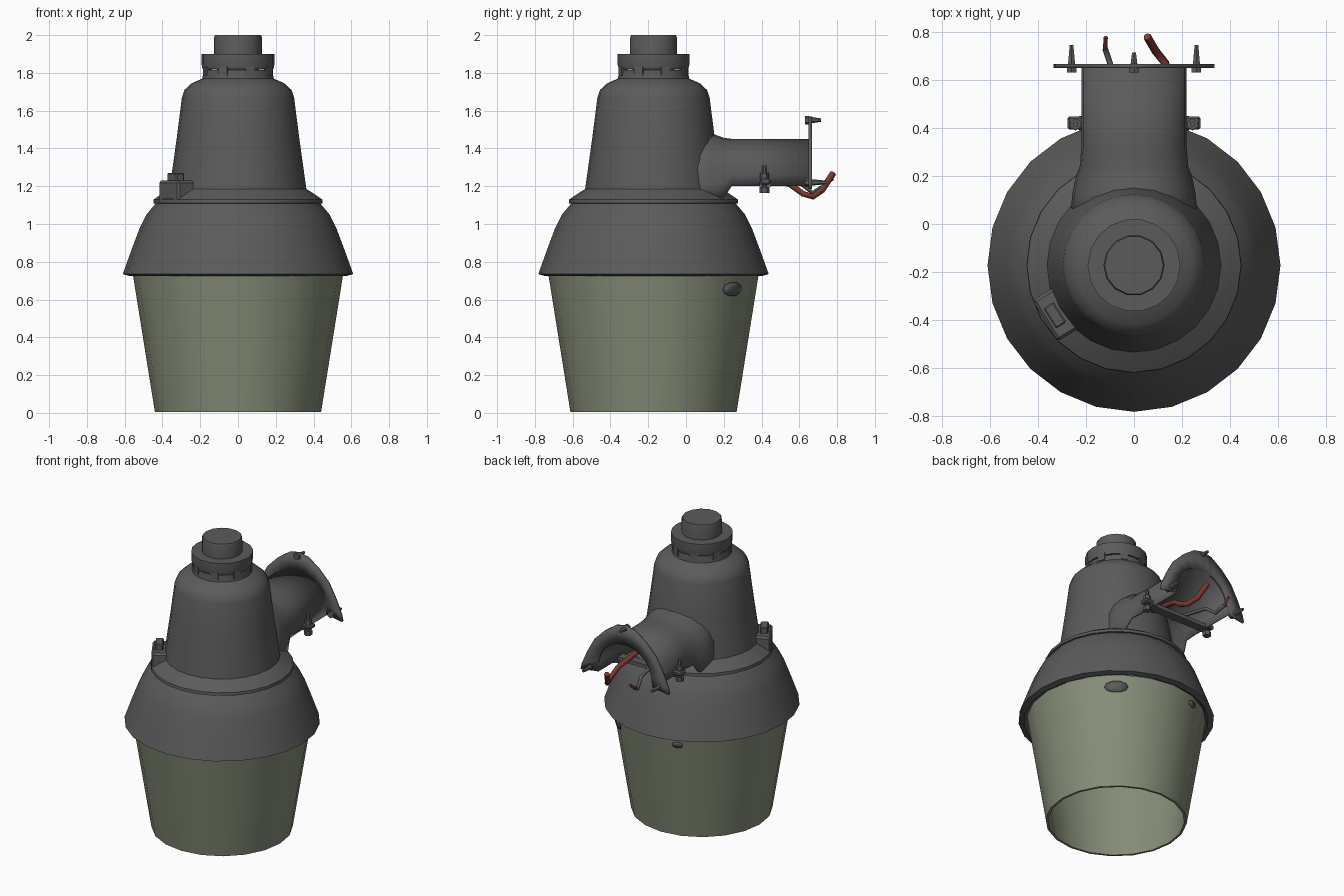
import bpy, bmesh, math
from mathutils import Vector

if "Cube" in bpy.data.objects:
    bpy.data.objects.remove(bpy.data.objects["Cube"])

CY = -0.172  # lamp axis position in y


def material(name, rgb):
    m = bpy.data.materials.new(name)
    m.diffuse_color = (*rgb, 1)
    m.use_nodes = True
    m.node_tree.nodes["Principled BSDF"].inputs["Base Color"].default_value = m.diffuse_color
    return m


GREY = material("dark grey metal", (0.105, 0.105, 0.105))
GLASS = material("grey green glass", (0.235, 0.265, 0.185))
RED = material("red wire", (0.2, 0.04, 0.028))


def finish(name, bm, mat, smooth=35, thick=0):
    bmesh.ops.recalc_face_normals(bm, faces=bm.faces)
    me = bpy.data.meshes.new(name)
    bm.to_mesh(me)
    bm.free()
    me.materials.append(mat)
    ob = bpy.data.objects.new(name, me)
    bpy.context.collection.objects.link(ob)
    if thick:
        mod = ob.modifiers.new("thickness", "SOLIDIFY")
        mod.thickness = thick
        mod.offset = 0
    bpy.ops.object.select_all(action="DESELECT")
    ob.select_set(True)
    bpy.context.view_layer.objects.active = ob
    if smooth:
        bpy.ops.object.shade_smooth_by_angle(angle=math.radians(smooth))
    return ob


def strips(rows, closed=False):
    """Quads between consecutive rows of points."""
    bm = bmesh.new()
    vs = [[bm.verts.new(p) for p in r] for r in rows]
    n = len(rows[0])
    for a, b in zip(vs, vs[1:]):
        for i in range(n if closed else n - 1):
            j = (i + 1) % n
            bm.faces.new((a[i], a[j], b[j], b[i]))
    return bm, vs


def lathe(name, profile, sides, mat, cap=False, smooth=35):
    rows = [[(r * math.cos(2 * math.pi * i / sides), CY + r * math.sin(2 * math.pi * i / sides), z)
             for i in range(sides)] for r, z in profile]
    bm, vs = strips(rows, True)
    if cap:
        bm.faces.new(vs[-1])
    return finish(name, bm, mat, smooth)


def box(name, loc, size, mat, rot=0, bevel=0.0):
    bm = bmesh.new()
    bmesh.ops.create_cube(bm, size=1)
    bmesh.ops.scale(bm, vec=size, verts=bm.verts)
    if bevel:
        bmesh.ops.bevel(bm, geom=bm.edges[:], offset=bevel, segments=1, affect="EDGES")
    ob = finish(name, bm, mat, 0)
    ob.location = loc
    ob.rotation_euler[2] = rot
    return ob


def rod(name, a, b, r, mat, sides=6, r2=None):
    a, b = Vector(a), Vector(b)
    bm = bmesh.new()
    bmesh.ops.create_cone(bm, cap_ends=True, segments=sides, radius1=r,
                          radius2=r if r2 is None else r2, depth=(b - a).length)
    ob = finish(name, bm, mat, 35)
    ob.location = (a + b) / 2
    ob.rotation_euler = (b - a).to_track_quat("Z", "Y").to_euler()
    return ob


def wire(name, pts, r, mat):
    cu = bpy.data.curves.new(name, "CURVE")
    cu.dimensions = "3D"
    cu.bevel_depth = r
    cu.bevel_resolution = 1
    cu.use_fill_caps = True
    sp = cu.splines.new("POLY")
    sp.points.add(len(pts) - 1)
    for p, c in zip(sp.points, pts):
        p.co = (*c, 1)
    cu.materials.append(mat)
    bpy.context.collection.objects.link(bpy.data.objects.new(name, cu))


# Turned parts: glass skirt, hood, upper housing, collar and cap
lathe("glass_skirt", [(0.54, 0.75), (0.425, 0.005), (0.44, 0.005), (0.557, 0.735)], 20, GLASS)
lathe("hood", [(0.54, 0.745), (0.575, 0.725), (0.61, 0.735), (0.565, 0.86), (0.52, 0.98),
               (0.485, 1.05), (0.43, 1.115)], 24, GREY)
lathe("upper_housing", [(0.40, 1.105), (0.448, 1.11), (0.446, 1.13), (0.395, 1.165), (0.362, 1.185),
                        (0.325, 1.45), (0.297, 1.67), (0.283, 1.71), (0.245, 1.745),
                        (0.188, 1.77), (0.183, 1.815), (0.1, 1.82)], 24, GREY)
lathe("collar", [(0.15, 1.825), (0.187, 1.82), (0.193, 1.845), (0.193, 1.9), (0.12, 1.9)], 18, GREY)
lathe("cap", [(0.127, 1.89), (0.127, 1.985), (0.122, 2.0)], 14, GREY, cap=True)
# small notched lugs below the collar
for i in range(8):
    t = math.radians(45 * i + 20)
    box("collar_lug", (0.176 * math.cos(t), CY + 0.176 * math.sin(t), 1.81), (0.025, 0.05, 0.05), GREY, t)


# Side arm: an open-bottomed channel that flares into the housing
def arch(w, z0, z1, y, n=12):
    zs = z0 + 0.25 * (z1 - z0)
    pts = [(w, y, z0)]
    for i in range(n + 1):
        t = math.pi * i / n
        pts.append((w * math.cos(t), y, zs + (z1 - zs) * math.sin(t) ** 0.85))
    return pts + [(-w, y, z0)]


bm, _ = strips([arch(w - 0.006, z0, z1 - 0.006, y) for y, w, z0, z1 in [
    (-0.02, 0.27, 1.12, 1.50), (0.13, 0.255, 1.12, 1.48), (0.2, 0.24, 1.14, 1.455),
    (0.24, 0.225, 1.2, 1.45), (0.32, 0.218, 1.2, 1.45), (0.66, 0.218, 1.2, 1.45)]])
finish("mounting_arm", bm, GREY, 40, 0.014)

# Arched end plate with feet
half = [(0.335, 1.185), (0.325, 1.23), (0.285, 1.32), (0.23, 1.42), (0.15, 1.5), (0.07, 1.555), (0, 1.57)]
outer = half + [(-x, z) for x, z in half[-2::-1]]
inner = [(0.21 * math.cos(math.pi * i / 12), 1.205 + 0.235 * math.sin(math.pi * i / 12) ** 0.85)
         for i in range(13)]
bm, _ = strips([[(x, 0.658, z) for x, z in outer], [(x, 0.658, max(z, 1.2)) for x, z in inner]])
finish("end_plate", bm, GREY, 30, 0.018)

# Screws in the end plate
for x, z, y1 in [(-0.26, 1.22, 0.745), (0.26, 1.22, 0.745), (0, 1.55, 0.715)]:
    rod("plate_screw", (x, 0.655, z), (x, y1, z), 0.018, GREY, 6, 0.009)
    rod("plate_screw_head", (x, 0.63, z), (x, 0.655, z), 0.023, GREY)

# Clamp under the arm with a bolt on each side
box("clamp_bar", (0, 0.42, 1.21), (0.46, 0.06, 0.025), GREY)
for s in (-1, 1):
    box("clamp_ear", (s * 0.24, 0.42, 1.225), (0.075, 0.055, 0.03), GREY, 0, 0.008)
    rod("clamp_bolt", (s * 0.243, 0.415, 1.17), (s * 0.243, 0.415, 1.31), 0.012, GREY)
    rod("clamp_nut", (s * 0.243, 0.415, 1.165), (s * 0.243, 0.415, 1.195), 0.026, GREY)
    rod("clamp_nut", (s * 0.243, 0.415, 1.235), (s * 0.243, 0.415, 1.27), 0.024, GREY)

# Latch on the housing flange
tilt = math.radians(212)
box("latch_box", (-0.315, -0.37, 1.17), (0.13, 0.2, 0.12), GREY, tilt, 0.012)
box("latch_button", (-0.33, -0.38, 1.245), (0.05, 0.1, 0.05), GREY, tilt, 0.006)

# Wires hanging from the arm
wire("red_wire", [(0.1, 0.3, 1.27), (0.13, 0.55, 1.21), (0.14, 0.62, 1.16), (0.13, 0.67, 1.145),
                  (0.09, 0.72, 1.18), (0.055, 0.78, 1.27)], 0.017, RED)
wire("grey_wire", [(-0.06, 0.3, 1.27), (-0.08, 0.6, 1.22), (-0.1, 0.67, 1.165), (-0.12, 0.73, 1.2)], 0.012, GREY)
wire("grey_wire_tip", [(-0.12, 0.728, 1.199), (-0.118, 0.778, 1.24)], 0.009, RED)

# Dark patches on the glass, following its slope
for az, z, w, h in [(50, 0.655, 0.075, 0.038), (109, 0.68, 0.035, 0.022)]:
    rows = []
    for k in (1, 0.05):
        row = []
        for i in range(10):
            t = 2 * math.pi * i / 10
            zz = z + k * h * math.sin(t)
            r = 0.44 + 0.117 * zz / 0.73 + 0.003
            a = math.radians(az) + k * w * math.cos(t) / r
            row.append((r * math.cos(a), CY + r * math.sin(a), zz))
        rows.append(row)
    bm, vs = strips(rows, True)
    bm.faces.new(vs[1])
    finish("glass_patch", bm, GREY, 30, 0.004)
